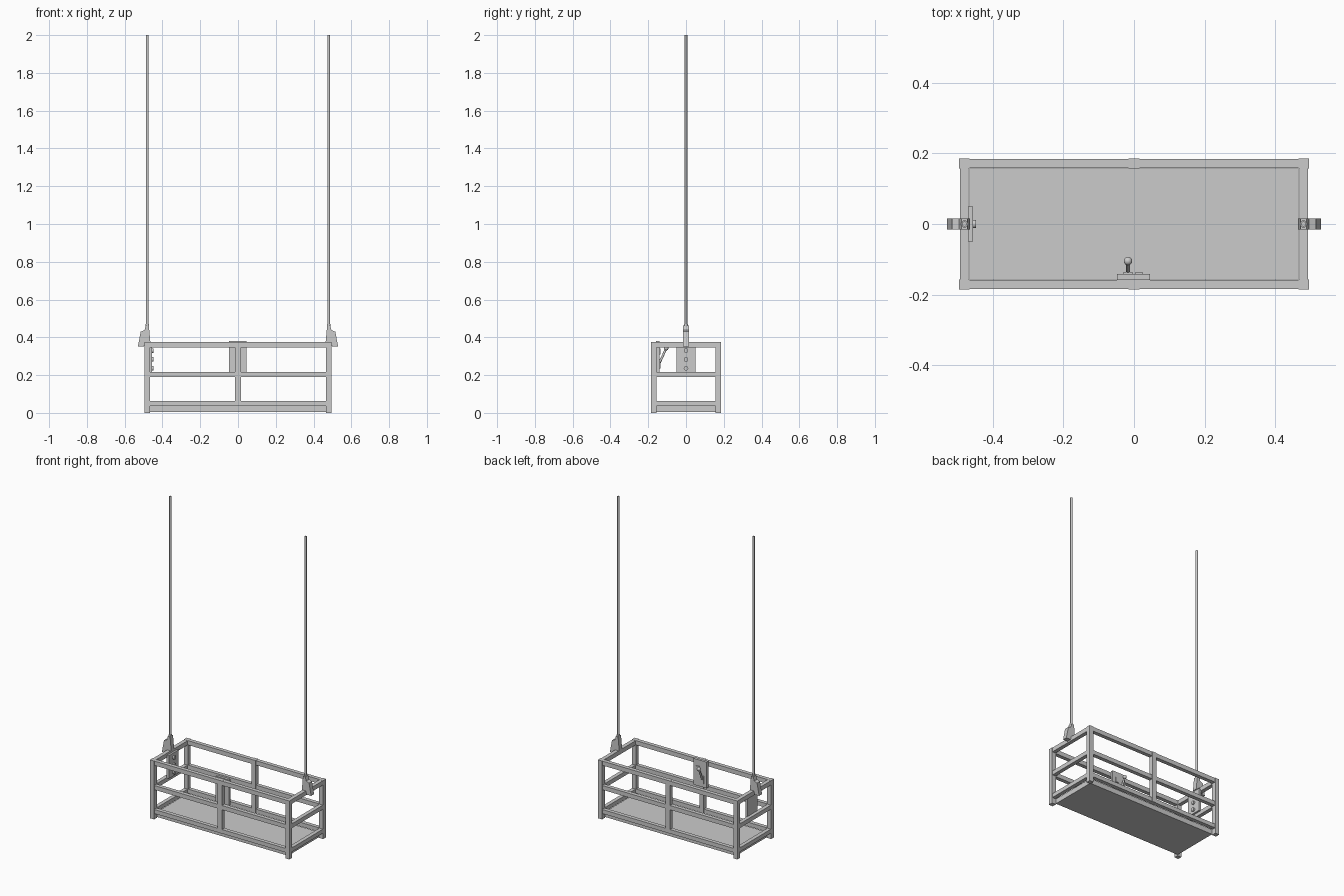
import bpy, bmesh
from mathutils import Vector

if "Cube" in bpy.data.objects:
    bpy.data.objects.remove(bpy.data.objects["Cube"])


def box(name, x, y, z):
    bm = bmesh.new()
    bmesh.ops.create_cube(bm, size=1)
    for v in bm.verts:
        v.co = [r[0] + (c + 0.5) * (r[1] - r[0]) for r, c in zip((x, y, z), v.co)]
    return finish(name, bm)


def finish(name, bm):
    bmesh.ops.recalc_face_normals(bm, faces=bm.faces)
    me = bpy.data.meshes.new(name)
    bm.to_mesh(me)
    bm.free()
    ob = bpy.data.objects.new(name, me)
    bpy.context.collection.objects.link(ob)
    return ob


def rod(name, a, b, r, sides=16, r2=None):
    a, b = Vector(a), Vector(b)
    bm = bmesh.new()
    bmesh.ops.create_cone(bm, cap_ends=True, segments=sides, radius1=r,
                          radius2=r if r2 is None else r2, depth=(b - a).length)
    ob = finish(name, bm)
    ob.location = (a + b) / 2
    ob.rotation_euler = (b - a).to_track_quat('Z', 'Y').to_euler()
    smooth(ob)
    return ob


def smooth(ob):
    bpy.ops.object.select_all(action='DESELECT')
    ob.select_set(True)
    bpy.context.view_layer.objects.active = ob
    bpy.ops.object.shade_smooth_by_angle()


def span(s, a, b):
    return tuple(sorted((s * a, s * b)))


X, Y, T, H = 0.495, 0.186, 0.029, 0.375   # outer half sizes, tube, height
LEVELS = (("bottom", 0.037, 0.063), ("middle", 0.19, 0.217), ("top", 0.346, H - 0.001))

# Floor slab between the legs
box("floor", (-X + T, X - T), (-Y + T, Y - T), (0.005, 0.037))

# Legs, centre posts and rails
for s, side in ((-1, "front"), (1, "back")):
    for t, end in ((-1, "left"), (1, "right")):
        box(f"{side}_{end}_leg", span(t, X - T, X), span(s, Y - T, Y), (0, H))
    box(f"{side}_centre_post", (-0.015, 0.015), span(s, Y - T, Y), (0.037, H))
    for level, lo, hi in LEVELS:
        box(f"{side}_{level}_rail", (-X + T, X - T),
            span(s, Y - T + 0.002, Y - 0.002), (lo, hi))
for t, end in ((-1, "left"), (1, "right")):
    for level, lo, hi in LEVELS:
        box(f"{end}_{level}_rail", span(t, X - T + 0.002, X - 0.002),
            (-Y + T, Y - T), (lo, hi))

# Rope clamps hooked over the end rails, with ropes
CLAMP = ((0.53, 0.352), (0.515, 0.43), (0.495, 0.438), (0.488, 0.462),
         (0.472, 0.462), (0.464, 0.374), (0.494, 0.374), (0.497, 0.352))
for t, end in ((-1, "left"), (1, "right")):
    bm = bmesh.new()
    face = bm.faces.new([bm.verts.new((t * x, -0.015, z)) for x, z in CLAMP])
    ext = bmesh.ops.extrude_face_region(bm, geom=[face])["geom"]
    bmesh.ops.translate(bm, vec=(0, 0.03, 0),
                        verts=[v for v in ext if isinstance(v, bmesh.types.BMVert)])
    finish(f"{end}_rope_clamp", bm)
    rod(f"{end}_rope", (t * 0.48, 0, 0.37), (t * 0.48, 0, 2), 0.007)
    rod(f"{end}_rope_collar", (t * 0.48, 0, 0.455), (t * 0.48, 0, 0.47), 0.01)

# Button panel on the left end
box("button_panel", (-0.472, -0.456), (-0.05, 0.05), (0.212, 0.36))
for i, z in enumerate((0.236, 0.283, 0.33)):
    rod(f"button_{i + 1}", (-0.46, 0, z), (-0.447, 0, z), 0.012)

# Lever panel on the front side
box("lever_panel", (-0.048, 0.045), (-0.158, -0.141), (0.212, 0.38))
box("lever_switch", (0.004, 0.024), (-0.142, -0.136), (0.31, 0.34))
box("lever_base", (-0.03, -0.004), (-0.142, -0.136), (0.235, 0.285))
rod("lever_arm", (-0.017, -0.143, 0.258), (-0.017, -0.107, 0.337), 0.006)
bm = bmesh.new()
bmesh.ops.create_uvsphere(bm, u_segments=16, v_segments=10, radius=0.012)
knob = finish("lever_knob", bm)
knob.location = (-0.017, -0.105, 0.342)
smooth(knob)
